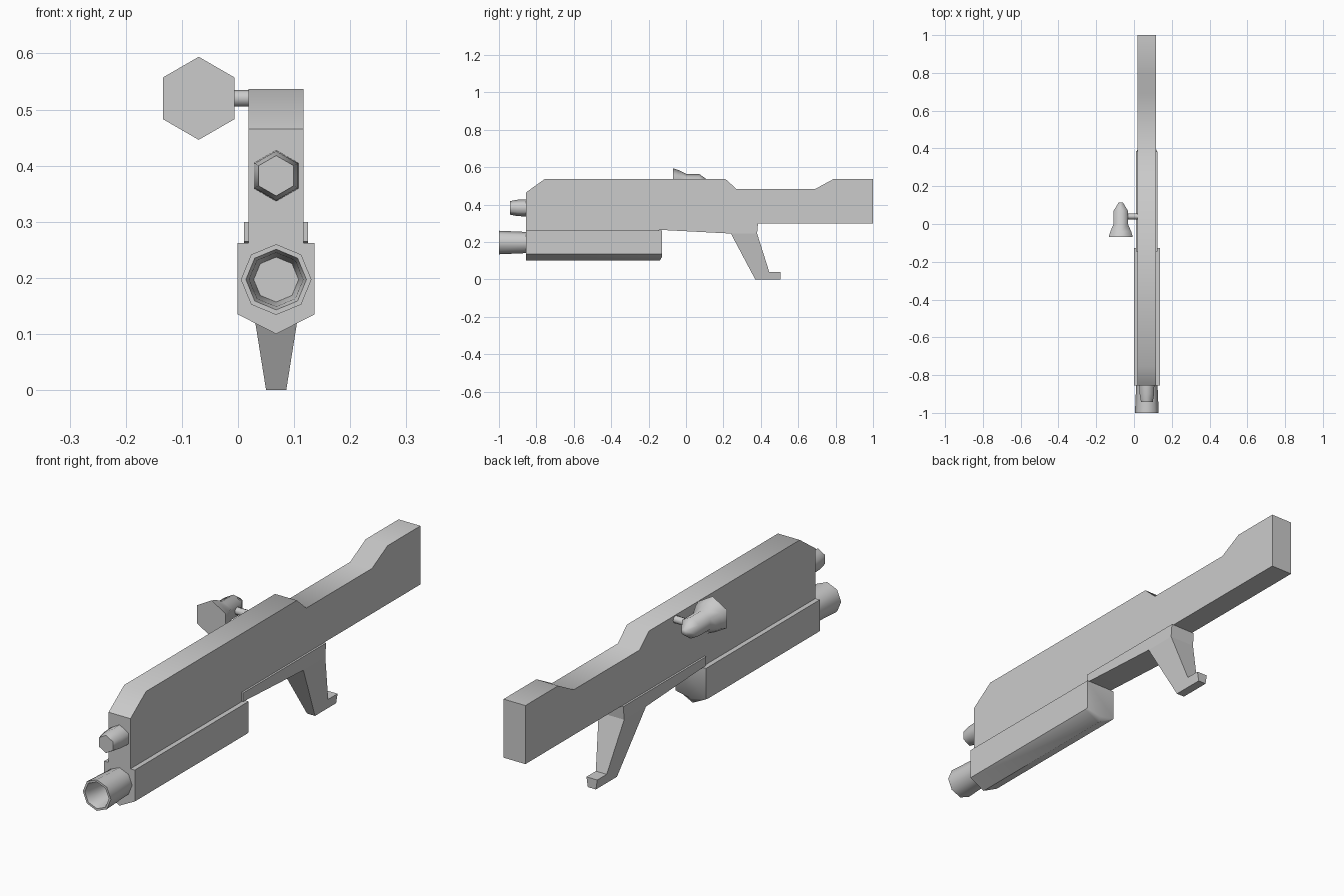
import bpy, bmesh, math

if "Cube" in bpy.data.objects:
    bpy.data.objects.remove(bpy.data.objects["Cube"])

CX = 0.068  # centre plane of the main body


def finish(name, bm, angle=50):
    bmesh.ops.recalc_face_normals(bm, faces=bm.faces)
    me = bpy.data.meshes.new(name)
    bm.to_mesh(me)
    bm.free()
    ob = bpy.data.objects.new(name, me)
    bpy.context.collection.objects.link(ob)
    bpy.ops.object.select_all(action='DESELECT')
    ob.select_set(True)
    bpy.context.view_layer.objects.active = ob
    bpy.ops.object.shade_smooth_by_angle(angle=math.radians(angle))
    return ob


def skin(bm, loops, cap_start=True, cap_end=True):
    """Bridge equal-length point loops and cap the ends."""
    rings = [[bm.verts.new(p) for p in loop] for loop in loops]
    n = len(rings[0])
    for a, b in zip(rings, rings[1:]):
        for i in range(n):
            j = (i + 1) % n
            bm.faces.new((a[i], a[j], b[j], b[i]))
    if cap_start:
        bm.faces.new(rings[0])
    if cap_end:
        bm.faces.new(rings[-1])


def side_profile(name, pts, half_width):
    """Extrude a (y, z) outline across x; half_width depends on z."""
    bm = bmesh.new()
    skin(bm, [[(CX + s * half_width(z), y, z) for y, z in pts] for s in (-1, 1)])
    return finish(name, bm)


def lathe(name, x, z, sides, stations):
    """Polygonal tube along y from (y, radius) stations, one vertex on top."""
    bm = bmesh.new()
    turn = 2 * math.pi / sides
    skin(bm, [[(x + r * math.sin(i * turn), y, z + r * math.cos(i * turn))
               for i in range(sides)] for y, r in stations])
    return finish(name, bm, 65)


# Receiver and stock in one silhouette
side_profile("body_and_stock", [
    (-0.855, 0.262), (-0.855, 0.465), (-0.755, 0.537), (0.21, 0.537),
    (0.27, 0.483), (0.69, 0.483), (0.79, 0.537), (1.0, 0.537),
    (1.0, 0.30), (-0.145, 0.30), (-0.145, 0.262)], lambda z: 0.049)

# Plate under the receiver and tapering grip with a foot
side_profile("grip_plate", [
    (-0.145, 0.30), (0.385, 0.30), (0.38, 0.245), (0.24, 0.245),
    (-0.145, 0.265)], lambda z: 0.057)
side_profile("grip", [
    (0.24, 0.245), (0.37, 0.0), (0.505, 0.0), (0.505, 0.04),
    (0.445, 0.04), (0.38, 0.245)], lambda z: 0.018 + 0.039 * z / 0.245)

# Keel-shaped lower housing, slightly drawn in at the rear bottom
section = [(-0.0685, 0.262), (0.0685, 0.262), (0.0685, 0.135),
           (0, 0.10), (-0.0685, 0.135)]
bm = bmesh.new()
skin(bm, [[(CX + x, y, z) for x, z in section] for y in (-0.855, -0.14)]
     + [[(CX + x, -0.127, max(z, 0.137 if x else 0.122)) for x, z in section]])
finish("lower_housing", bm)

# Hollow lower muzzle and small upper barrel
lathe("lower_muzzle", CX, 0.197, 8, [
    (-0.84, 0.056), (-1.0, 0.063), (-1.0, 0.054), (-0.98, 0.048), (-0.88, 0.04)])
lathe("upper_barrel", CX, 0.382, 6, [
    (-0.84, 0.046), (-0.90, 0.044), (-0.942, 0.036)])

# Side scope and its short mounting post
lathe("scope", -0.07, 0.52, 6, [
    (-0.07, 0.074), (-0.04, 0.064), (0.0, 0.044), (0.07, 0.044), (0.115, 0.012)])
bm = bmesh.new()
skin(bm, [[(x, 0.04 + 0.015 * math.cos(a * math.pi / 4),
            0.52 + 0.015 * math.sin(a * math.pi / 4)) for a in range(8)]
          for x in (-0.06, 0.03)])
finish("scope_mount", bm)
